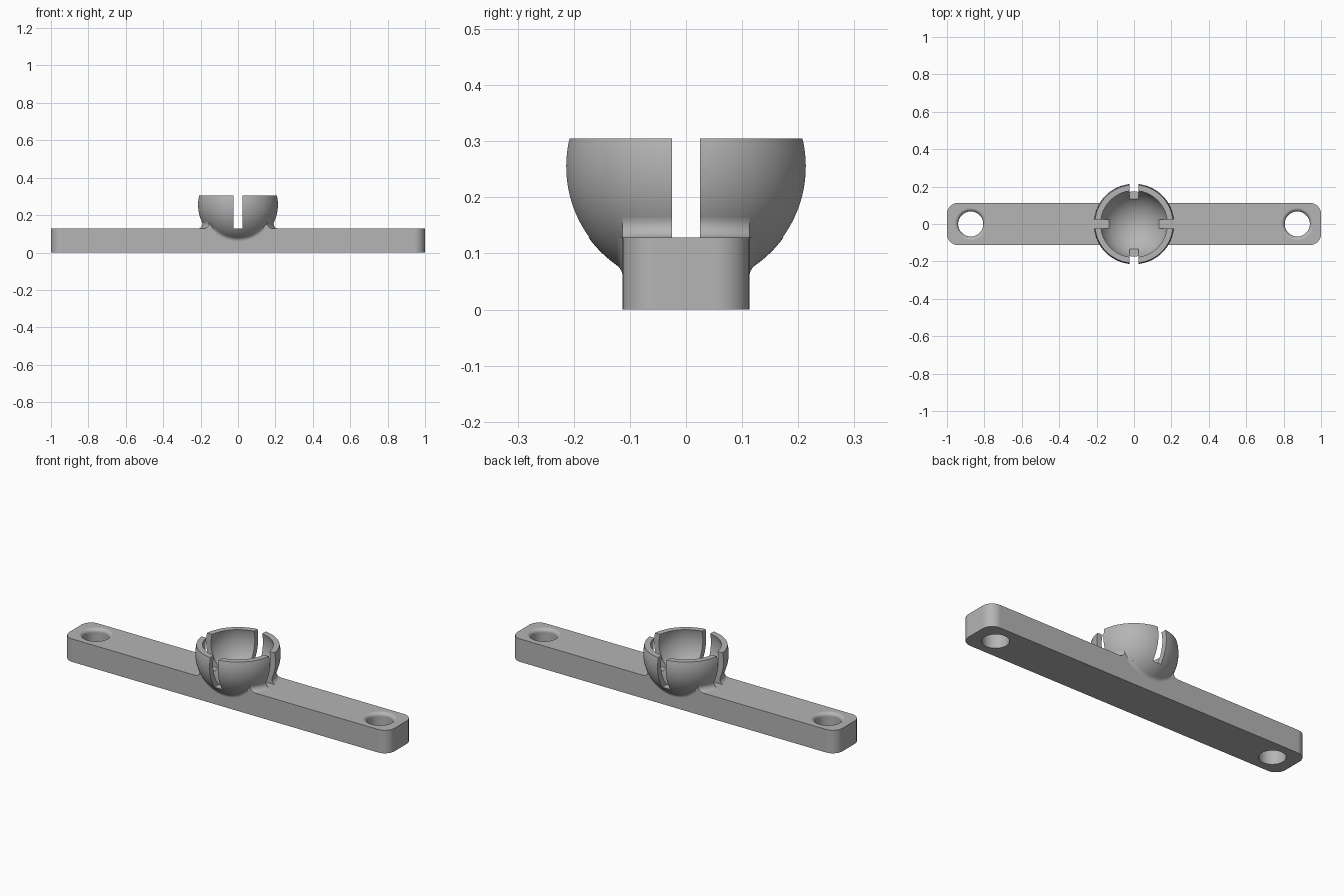
import bpy, bmesh, math
from mathutils import Matrix, Vector

if "Cube" in bpy.data.objects:
    bpy.data.objects.remove(bpy.data.objects["Cube"])

# Main sizes
TOP, HALF_W, CORNER = 0.128, 0.113, 0.06
BALL_Z, R_OUT, R_IN, RIM = 0.255, 0.215, 0.185, 0.305
FILLET, SLOT = 0.025, 0.05
HOLE_X, HOLE_R, HOLE_ROUND = 0.873, 0.067, 0.02

grey = bpy.data.materials.new("plain grey")
grey.use_nodes = True
colour = (0.46, 0.46, 0.46, 1)
grey.diffuse_color = colour
grey.node_tree.nodes["Principled BSDF"].inputs["Base Color"].default_value = colour


def finish(name, bm):
    bmesh.ops.remove_doubles(bm, verts=bm.verts, dist=1e-5)
    bmesh.ops.recalc_face_normals(bm, faces=bm.faces)
    mesh = bpy.data.meshes.new(name)
    bm.to_mesh(mesh)
    bm.free()
    mesh.materials.append(grey)
    obj = bpy.data.objects.new(name, mesh)
    bpy.context.collection.objects.link(obj)
    return obj


def box(name, low, high):
    bm = bmesh.new()
    low, high = Vector(low), Vector(high)
    bmesh.ops.create_cube(bm, size=1, matrix=Matrix.Translation((low + high) / 2)
                          @ Matrix.Diagonal((*(high - low), 1)))
    return finish(name, bm)


def arc(cx, cz, r, start, end, steps):
    angles = [start + (end - start) * i / steps for i in range(steps + 1)]
    return [(cx + r * math.cos(a), cz + r * math.sin(a)) for a in angles]


def lathe(name, profile, matrix=Matrix(), steps=96):
    """Revolve (radius, height) points about z, then place the solid."""
    bm = bmesh.new()
    verts = [bm.verts.new((r, 0, z)) for r, z in profile]
    edges = [bm.edges.new(pair) for pair in zip(verts, verts[1:])]
    bmesh.ops.spin(bm, geom=verts + edges, axis=(0, 0, 1), cent=(0, 0, 0),
                   angle=math.tau, steps=steps)
    bm.transform(matrix)
    return finish(name, bm)


def combine(target, tool, operation):
    mod = target.modifiers.new(operation, "BOOLEAN")
    mod.operation, mod.solver, mod.object = operation, "EXACT", tool
    bpy.context.view_layer.objects.active = target
    bpy.ops.object.modifier_apply(modifier=mod.name)
    bpy.data.objects.remove(tool)


def fillet_ring(name, plane, matrix):
    """Rolling-ball blend between the ball and a plane at the given height."""
    cz = plane + FILLET
    cr = math.sqrt((R_OUT + FILLET) ** 2 - cz ** 2)
    to_ball = math.atan2(-cz, -cr)
    curve = arc(cr, cz, FILLET, -math.pi / 2, to_ball if cz > 0 else to_ball - math.tau, 8)
    tip_r, tip_z = curve[-1]
    profile = [(0, plane - 0.01), (cr, plane - 0.01)] + curve
    profile += [(tip_r - 0.01, tip_z), (0, tip_z)]
    return lathe(name, profile, matrix)


# Bar with rounded upright corners
bm = bmesh.new()
outline = []
for i, (sx, sy) in enumerate([(1, 1), (-1, 1), (-1, -1), (1, -1)]):
    outline += arc(sx * (1 - CORNER), sy * (HALF_W - CORNER), CORNER,
                   i * math.pi / 2, (i + 1) * math.pi / 2, 10)
face = bm.faces.new([bm.verts.new((x, y, 0)) for x, y in outline])
up = bmesh.ops.extrude_face_region(bm, geom=[face])["geom"]
bmesh.ops.translate(bm, vec=(0, 0, TOP), verts=[v for v in up if isinstance(v, bmesh.types.BMVert)])
mount = finish("socket_mount_bar", bm)

# Outer ball, flat at the rim
rim_angle = math.asin((RIM - BALL_Z) / R_OUT)
ball = lathe("ball_shell", arc(0, BALL_Z, R_OUT, -math.pi / 2, rim_angle, 40) + [(0, RIM)])
combine(mount, ball, "UNION")

# Blend from the ball to the bar's top
centre = Matrix.Translation((0, 0, BALL_Z))
# Heights are measured from the ball centre; the top plane lies below it
blend = fillet_ring("top_blend", TOP - BALL_Z, centre)
combine(blend, box("clip", (-0.5, -HALF_W, 0), (0.5, HALF_W, 0.4)), "INTERSECT")
combine(mount, blend, "UNION")

# Blends from the ball to the bar's front and back, below the top
for side in (-1, 1):
    # The ball swells inward here, so the ring sits outside each side plane
    cy = HALF_W + FILLET
    cr = math.sqrt((R_OUT + FILLET) ** 2 - cy ** 2)
    curve = arc(cr, cy, FILLET, -math.pi / 2, -math.pi + math.atan2(cy, cr), 8)
    if curve[-1][1] < HALF_W:
        curve = arc(cr, cy, FILLET, -math.pi / 2, -math.pi + math.atan2(cy, cr), 8)
    tip_r, tip_y = curve[-1]
    profile = [(0, HALF_W - 0.01), (cr, HALF_W - 0.01)] + curve
    profile += [(tip_r - 0.01, tip_y), (0, tip_y)]
    turn = Matrix.Rotation(-side * math.pi / 2, 4, "X")
    blend = lathe("side_blend", profile, centre @ turn)
    combine(blend, box("clip", (-0.5, -0.5, 0), (0.5, 0.5, TOP)), "INTERSECT")
    combine(mount, blend, "UNION")

# Hollow of the socket
hollow = lathe("hollow", arc(0, BALL_Z, R_IN, -math.pi / 2, math.pi / 2, 64))
combine(mount, hollow, "DIFFERENCE")

# Crossed slots that split the cup into four fingers
for lx, ly in ((0.3, SLOT / 2), (SLOT / 2, 0.3)):
    combine(mount, box("slot", (-lx, -ly, TOP), (lx, ly, 0.5)), "DIFFERENCE")

# Screw holes with a rounded upper edge
wide = HOLE_R + HOLE_ROUND
hole = [(0, -0.05), (HOLE_R, -0.05)]
hole += arc(wide, TOP - HOLE_ROUND, HOLE_ROUND, math.pi, math.pi / 2, 8)
hole += [(wide, 0.2), (0, 0.2)]
for side in (-1, 1):
    cutter = lathe("screw_hole", hole, Matrix.Translation((side * HOLE_X, 0, 0)), 64)
    combine(mount, cutter, "DIFFERENCE")

# Smooth curved surfaces, crisp edges
bpy.ops.object.select_all(action="DESELECT")
mount.select_set(True)
bpy.context.view_layer.objects.active = mount
bpy.ops.object.shade_smooth_by_angle(angle=math.radians(30))
mount.modifiers.new("even_shading", "WEIGHTED_NORMAL").keep_sharp = True
